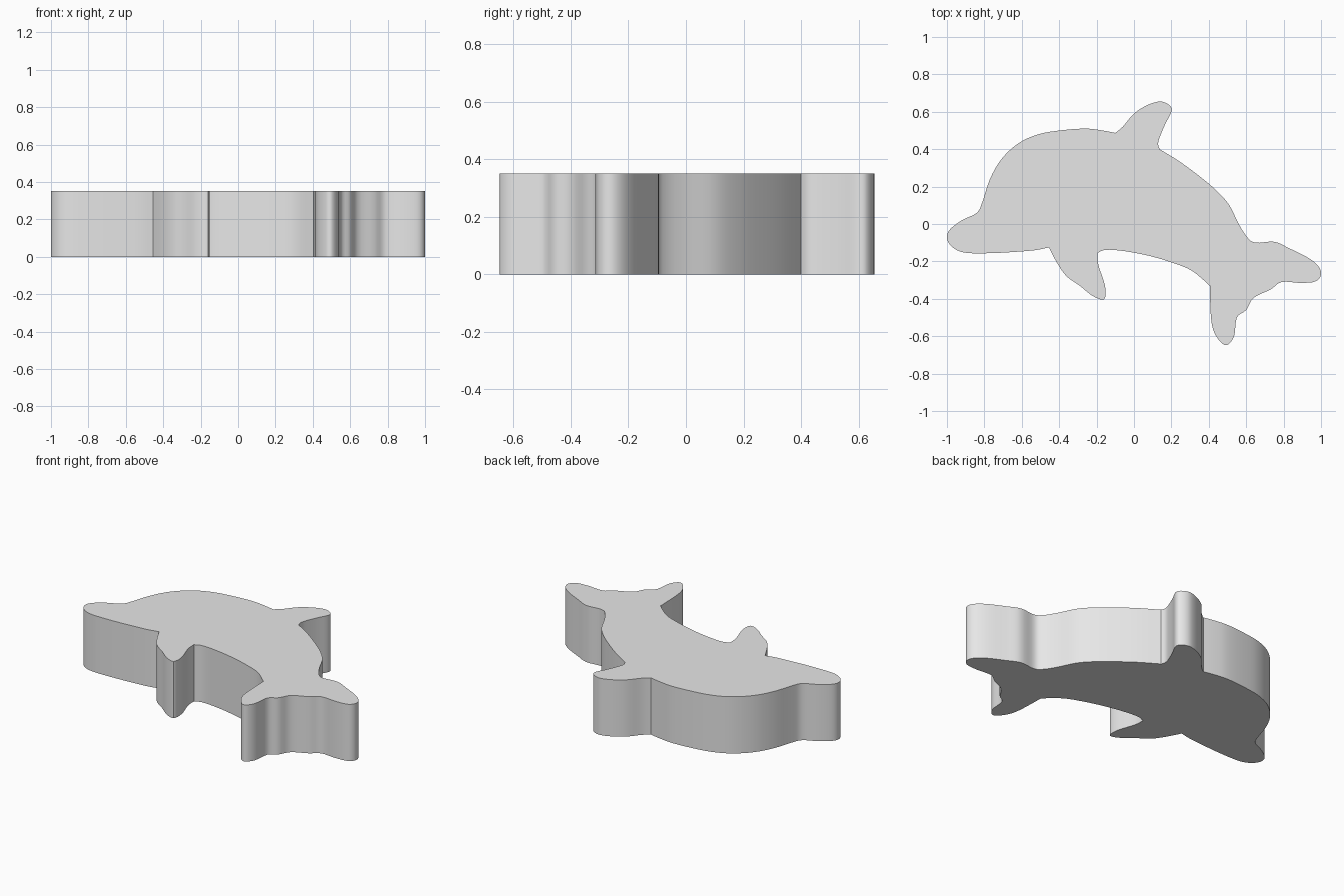
import bpy
import bmesh
import math
from mathutils import Vector

cube = bpy.data.objects.get("Cube")
if cube:
    bpy.data.objects.remove(cube, do_unlink=True)

THICKNESS = 0.352
STEPS = 4

# Outline in stretches that meet at sharp corners, clockwise from the flipper
HEAD_AND_BACK = [
    (-.455, -.125), (-.53, -.14), (-.65, -.15), (-.77, -.156), (-.89, -.155),
    (-.95, -.138), (-.988, -.105), (-1, -.065), (-.98, -.025), (-.92, .02),
    (-.84, .06), (-.81, .12), (-.77, .24), (-.71, .345), (-.62, .43),
    (-.51, .48), (-.38, .502), (-.26, .51), (-.18, .502), (-.1, .487),
]
DORSAL_FIN = [
    (-.1, .487), (-.06, .52), (0, .59), (.07, .635), (.14, .655),
    (.19, .635), (.2, .6), (.165, .53), (.13, .44), (.137, .4),
]
REAR_AND_TAIL = [
    (.137, .4), (.25, .33), (.37, .24), (.45, .17), (.51, .1), (.56, 0),
    (.605, -.07), (.65, -.1), (.75, -.095), (.83, -.13), (.93, -.18),
    (.985, -.225), (1, -.27), (.97, -.307), (.89, -.315), (.79, -.31),
    (.73, -.35), (.64, -.395), (.6, -.46), (.55, -.5), (.535, -.6),
    (.495, -.648), (.45, -.615), (.415, -.53), (.405, -.33),
]
BELLY = [(.405, -.33), (.31, -.25), (.2, -.205), (.08, -.17), (-.05, -.145), (-.15, -.138), (-.195, -.155)]
FLIPPER = [
    (-.195, -.155), (-.19, -.22), (-.155, -.33), (-.16, -.402), (-.22, -.385),
    (-.29, -.33), (-.36, -.28), (-.41, -.21), (-.455, -.125),
]


def smooth_path(points):
    """Catmull-Rom curve through the points, without the last one."""
    pts = [Vector(p) for p in points]
    pts = [pts[0]] + pts + [pts[-1]]
    result = []
    for a, b, c, d in zip(pts, pts[1:], pts[2:], pts[3:]):
        for i in range(STEPS):
            t = i / STEPS
            result.append(b + (c - a) * t / 2
                          + (a - b * 2.5 + c * 2 - d / 2) * t ** 2
                          + (b * 3 - a - c * 3 + d) * t ** 3 / 2)
    return result


def make_material(name, color):
    material = bpy.data.materials.new(name)
    material.use_nodes = True
    material.diffuse_color = color
    for node in material.node_tree.nodes:
        if node.type == 'BSDF_PRINCIPLED':
            node.inputs["Base Color"].default_value = color
    return material


# Flat dolphin silhouette pulled up into a thick plate
outline = []
for stretch in (HEAD_AND_BACK, DORSAL_FIN, REAR_AND_TAIL, BELLY, FLIPPER):
    outline += smooth_path(stretch)

bm = bmesh.new()
base = bm.faces.new([bm.verts.new((p.x, p.y, 0)) for p in outline])
extruded = bmesh.ops.extrude_face_region(bm, geom=[base], use_keep_orig=True)
top_verts = [v for v in extruded["geom"] if isinstance(v, bmesh.types.BMVert)]
bmesh.ops.translate(bm, vec=(0, 0, THICKNESS), verts=top_verts)
bmesh.ops.recalc_face_normals(bm, faces=bm.faces)

mesh = bpy.data.meshes.new("dolphin_plate")
bm.to_mesh(mesh)
bm.free()
mesh.materials.append(make_material("light grey", (0.8, 0.8, 0.8, 1)))

dolphin = bpy.data.objects.new("dolphin_plate", mesh)
bpy.context.collection.objects.link(dolphin)

# Rounded sides, crisp rims
bpy.ops.object.select_all(action='DESELECT')
dolphin.select_set(True)
bpy.context.view_layer.objects.active = dolphin
bpy.ops.object.shade_smooth_by_angle(angle=math.radians(35))
